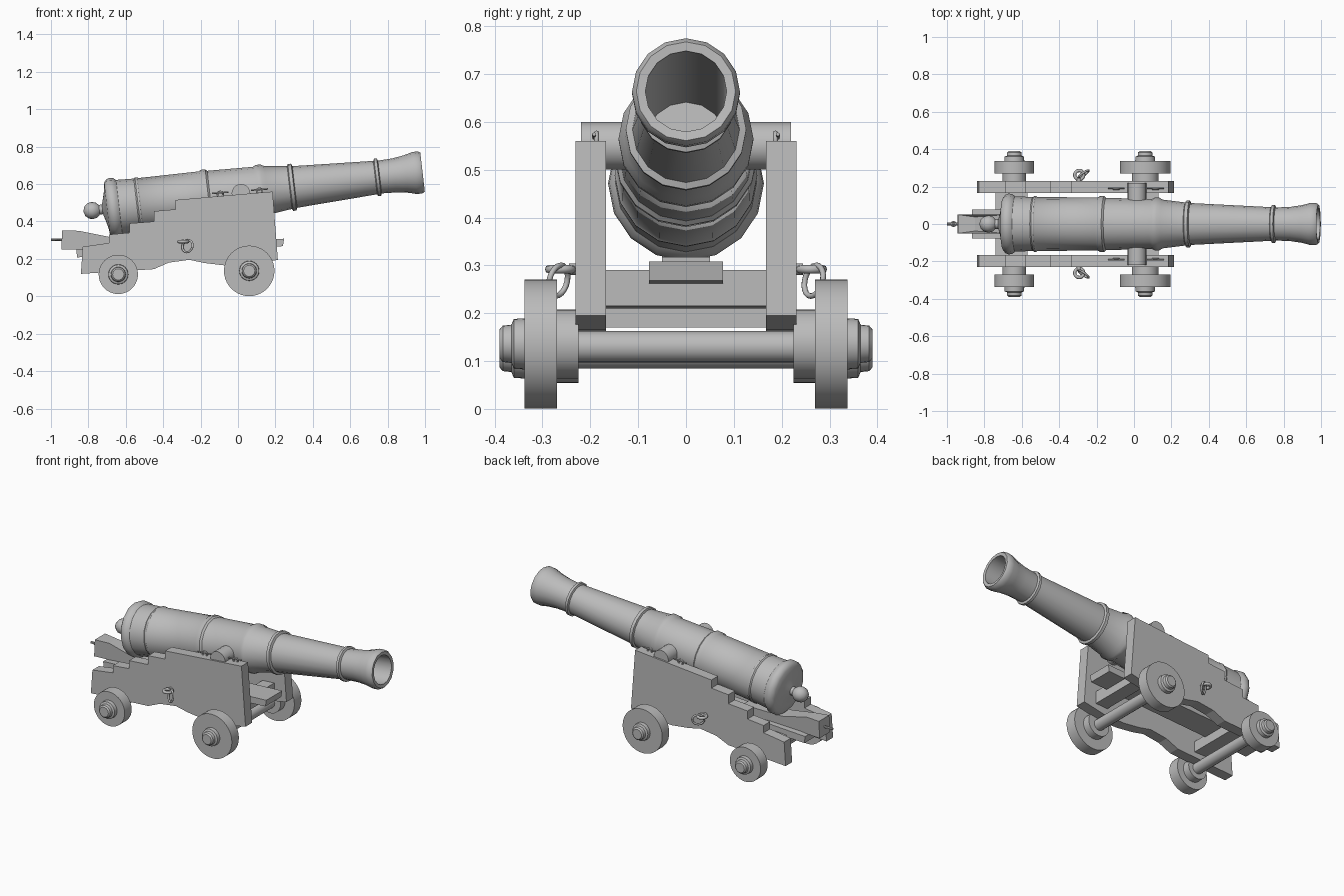
import bpy, bmesh, math
from mathutils import Matrix, Vector

cube = bpy.data.objects.get("Cube")
if cube:
    bpy.data.objects.remove(cube, do_unlink=True)

GREY = (0.5, 0.5, 0.5, 1)
grey = bpy.data.materials.new("plain_grey")
grey.use_nodes = True
grey.diffuse_color = GREY
grey.node_tree.nodes["Principled BSDF"].inputs["Base Color"].default_value = GREY


def finish(bm, name, smooth=None):
    bmesh.ops.remove_doubles(bm, verts=bm.verts, dist=1e-5)
    bmesh.ops.recalc_face_normals(bm, faces=bm.faces)
    mesh = bpy.data.meshes.new(name)
    bm.to_mesh(mesh)
    bm.free()
    mesh.materials.append(grey)
    obj = bpy.data.objects.new(name, mesh)
    bpy.context.collection.objects.link(obj)
    if smooth:
        bpy.ops.object.select_all(action='DESELECT')
        obj.select_set(True)
        bpy.context.view_layer.objects.active = obj
        bpy.ops.object.shade_smooth_by_angle(angle=math.radians(smooth))
    return obj


def lathe(name, profile, matrix, sides=32, smooth=40, closed=False):
    """Turn (distance along axis, radius) points around local z."""
    bm = bmesh.new()
    rings = []
    for s, r in profile:
        ring = []
        for i in range(sides):
            a = math.tau * i / sides
            ring.append(bm.verts.new(matrix @ Vector((r * math.cos(a), r * math.sin(a), s))))
        rings.append(ring)
    pairs = list(zip(rings, rings[1:]))
    if closed:
        pairs.append((rings[-1], rings[0]))
    for a, b in pairs:
        for i in range(sides):
            j = (i + 1) % sides
            bm.faces.new((a[i], a[j], b[j], b[i]))
    return finish(bm, name, smooth)


def ring(name, matrix, radius, tube):
    circle = [(tube * math.sin(math.tau * k / 8), radius + tube * math.cos(math.tau * k / 8))
              for k in range(8)]
    return lathe(name, circle, matrix, 20, 60, closed=True)


def rod(name, start, end, r, sides=12):
    a, b = Vector(start), Vector(end)
    turn = (b - a).to_track_quat('Z', 'Y').to_matrix().to_4x4()
    n = (b - a).length
    return lathe(name, [(0, 0), (0, r), (n, r), (n, 0)], Matrix.Translation(a) @ turn, sides)


def prism(name, outline, y0, y1):
    """Extrude an (x, z) outline between two y positions."""
    bm = bmesh.new()
    face = bm.faces.new([bm.verts.new((x, y0, z)) for x, z in outline])
    out = bmesh.ops.extrude_face_region(bm, geom=[face])
    bmesh.ops.translate(bm, vec=(0, y1 - y0, 0),
                        verts=[v for v in out["geom"] if isinstance(v, bmesh.types.BMVert)])
    return finish(bm, name)


def turn(angle, axis):
    return Matrix.Rotation(math.radians(angle), 4, axis)


# Barrel with button, reinforcing rings, flared muzzle and hollow bore
barrel = [(-.148, 0), (-.14, .025), (-.122, .041), (-.1, .046), (-.078, .041), (-.062, .026),
          (-.045, .026), (-.035, .06), (-.025, .1), (-.02, .14), (-.008, .156), (.01, .163),
          (.03, .16), (.045, .148), (.14, .144), (.147, .149), (.158, .149), (.165, .144),
          (.49, .142), (.5, .149), (.525, .149), (.535, .14), (.78, .133), (.795, .141),
          (.82, .141), (.84, .13), (.962, .115), (.967, .126), (.985, .126), (.99, .112),
          (1.423, .09), (1.428, .101), (1.443, .101), (1.448, .088), (1.53, .092),
          (1.59, .101), (1.635, .113), (1.665, .113), (1.678, .104), (1.676, .085),
          (.75, .085), (.75, 0)]
lathe("barrel", barrel, Matrix.Translation((-.68, 0, .47)) @ turn(83.36, 'Y'), 16, 35)
rod("trunnions", (.016, -.22, .55), (.016, .22, .55), .05, 20)

# Stepped side cheeks with an arched lower edge
cheek = [(-.84, .12), (-.83, .265), (-.69, .285), (-.69, .33), (-.58, .34), (-.58, .39),
         (-.45, .4), (-.45, .455), (-.335, .465), (-.335, .515), (.185, .56), (.213, .195),
         (.06, .165), (-.07, .165), (-.18, .178), (-.26, .195), (-.37, .18), (-.45, .145)]
for side, label in ((1, "left"), (-1, "right")):
    prism(label + "_cheek", cheek, side * .167, side * .231)

    # Wheels, inner axle blocks and stepped hubs
    for x, z, r, block, end in ((.06, .136, .135, .072, "front"), (-.64, .117, .105, .063, "rear")):
        place = Matrix.Translation((x, 0, z)) @ turn(-90 * side, 'X')
        lathe(f"{label}_{end}_wheel", [(.27, 0), (.27, r), (.338, r), (.338, 0)], place, 40)
        lathe(f"{label}_{end}_axle_block", [(.225, 0), (.225, block), (.272, block), (.272, 0)], place)
        hub = [(.33, 0), (.33, .054), (.36, .052), (.365, .04), (.383, .038), (.39, .03), (.39, 0)]
        lathe(f"{label}_{end}_hub", hub, place, 24)

    # Eye bolt and hanging ring on the cheek
    rod(label + "_eye_bolt", (-.295, side * .225, .292), (-.295, side * .245, .292), .012)
    ring(label + "_bolt_eye", Matrix.Translation((-.293, side * .262, .292)), .024, .009)
    ring(label + "_hanging_ring",
         Matrix.Translation((-.27, side * .267, .268)) @ turn(35 * side, 'Z') @ turn(78, 'X'),
         .033, .006)

    # Locking eyes and keys beside the trunnions
    for x, z in ((-.095, .545), (.115, .562)):
        ring(label + "_lock_eye", Matrix.Translation((x, side * .187, z)) @ turn(90, 'X'), .015, .005)
        rod(label + "_lock_key", (x - .045, side * .192, z + .005),
            (x + .045, side * .192, z + .012), .004, 8)

# Axles
for x, z, end in ((.06, .13, "front"), (-.64, .117, "rear")):
    rod(end + "_axle", (x, -.24, z), (x, .24, z), .033, 16)

# Cross timbers and sloping bed
prism("front_transom", [(.05, .21), (.05, .285), (.13, .29), (.13, .215)], -.17, .17)
prism("rear_transom", [(-.74, .17), (-.74, .225), (-.57, .235), (-.57, .17)], -.17, .17)
prism("bed", [(-.86, .208), (-.865, .25), (.247, .308), (.24, .268)], -.077, .077)

# Elevating wedge with a waisted grip and a thin handle
wedge = prism("wedge", [(-.945, .25), (-.94, .353), (-.85, .35), (-.69, .318),
                        (-.42, .318), (-.42, .262), (-.8, .25)], -.05, .05)
for v in wedge.data.vertices:
    if -.86 < v.co.x < -.79:
        v.co.y *= .75
rod("wedge_handle", (-1, 0, .303), (-.94, 0, .303), .007, 8)
ring("wedge_handle_eye", Matrix.Translation((-.965, 0, .303)), .012, .004)
